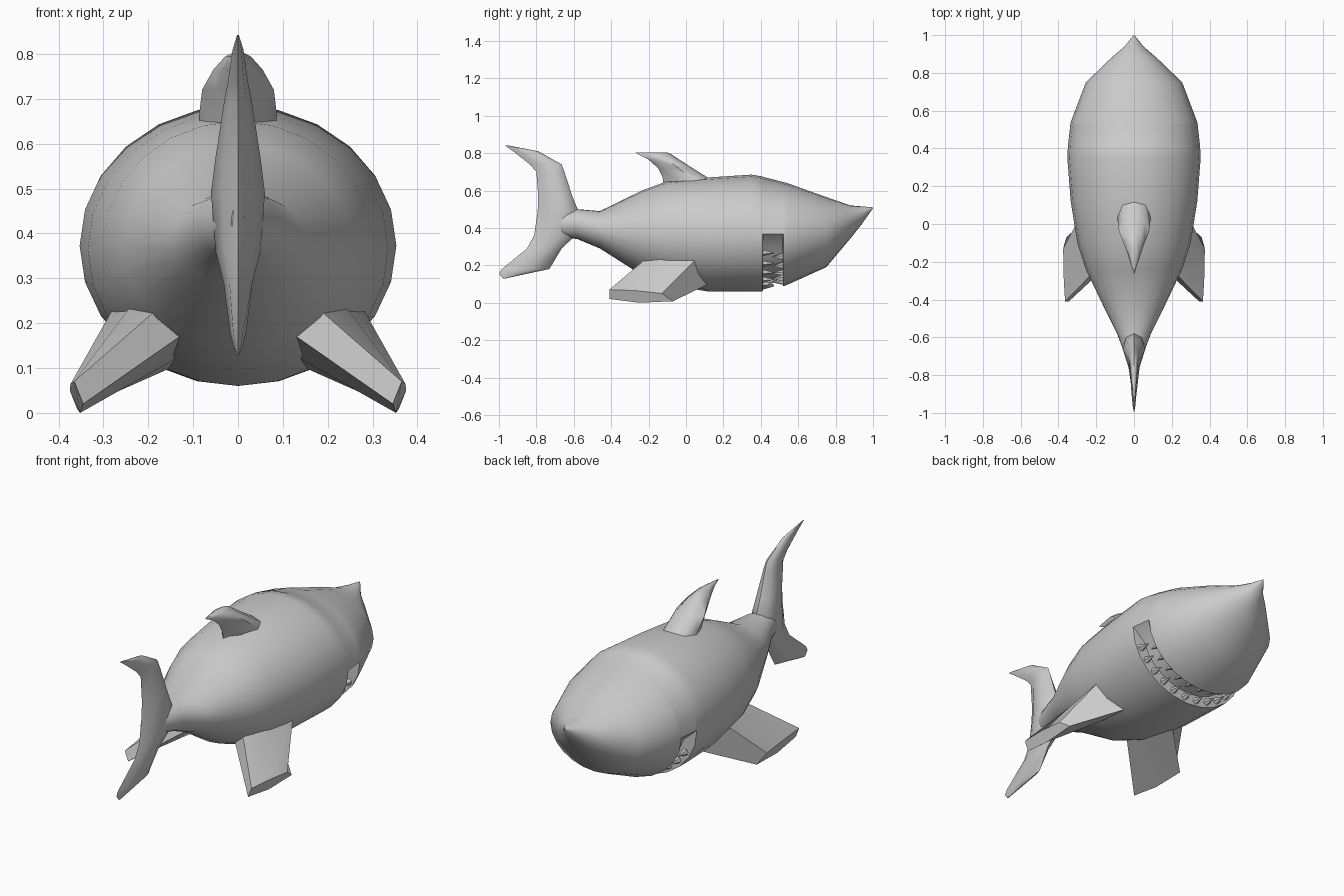
import bpy, bmesh, math
from mathutils import Vector, Matrix

if "Cube" in bpy.data.objects:
    bpy.data.objects.remove(bpy.data.objects["Cube"])


def finish(name, bm, angle=40):
    bmesh.ops.recalc_face_normals(bm, faces=bm.faces)
    me = bpy.data.meshes.new(name)
    bm.to_mesh(me)
    bm.free()
    ob = bpy.data.objects.new(name, me)
    bpy.context.collection.objects.link(ob)
    bpy.ops.object.select_all(action='DESELECT')
    ob.select_set(True)
    bpy.context.view_layer.objects.active = ob
    if angle:
        bpy.ops.object.shade_smooth_by_angle(angle=math.radians(angle))
    return ob


def loft(name, rings, angle=40):
    bm = bmesh.new()
    vs = [[bm.verts.new(p) for p in r] for r in rings]
    n = len(vs[0])
    for a, b in zip(vs, vs[1:]):
        for i in range(n):
            j = (i + 1) % n
            bm.faces.new((a[i], a[j], b[j], b[i]))
    bm.faces.new(vs[0])
    bm.faces.new(vs[-1])
    return finish(name, bm, angle)


# Body: stations of (y, top z, bottom z, half width, mouth inset)
stations = [
    (1.0, .51, .505, .003, 1), (.94, .515, .42, .05, 1), (.88, .52, .345, .12, 1),
    (.75, .565, .19, .255, 1), (.54, .64, .095, .335, 1), (.52, .645, .088, .338, 1),
    (.517, .646, .087, .338, .82), (.413, .673, .062, .35, .82),
    (.41, .675, .06, .35, 1), (.35, .685, .06, .353, 1), (.12, .67, .06, .335, 1),
    (-.10, .65, .095, .30, 1), (-.24, .598, .15, .255, 1), (-.46, .49, .29, .15, 1),
    (-.58, .50, .34, .09, 1), (-.70, .48, .36, .045, 1), (-.78, .46, .40, .015, 1)]
SIDES = 24
rings = []
for y, top, bot, hw, inset in stations:
    c, h = (top + bot) / 2, (top - bot) / 2
    ring = []
    for i in range(SIDES):
        a = 2 * math.pi * i / SIDES
        k = inset if math.sin(a) < -.1 else 1
        ring.append((k * hw * math.cos(a), y, c + k * h * math.sin(a)))
    rings.append(ring)
loft("body", rings)


# Upright fins: each level is (z, front y, back y, half width)
def upright_fin(name, levels, angle):
    shape = [(0, 0), (.12, .7), (.4, 1), (.75, .6), (1, 0),
             (.75, -.6), (.4, -1), (.12, -.7)]
    loft(name, [[(w * hw, f + t * (b - f), z) for t, w in shape]
                for z, f, b, hw in levels], angle)


upright_fin("dorsal_fin", [
    (.62, .20, -.12, .088), (.67, .115, -.125, .086), (.72, .035, -.15, .08),
    (.765, -.035, -.20, .055), (.795, -.08, -.26, .028), (.803, -.10, -.27, .012)], 60)
upright_fin("tail_fin", [
    (.842, -.955, -.97, .002), (.81, -.79, -.925, .012), (.74, -.665, -.835, .022),
    (.70, -.65, -.80, .03), (.57, -.608, -.79, .05), (.49, -.575, -.793, .06),
    (.36, -.59, -.812, .05), (.29, -.665, -.85, .032), (.18, -.73, -.985, .018),
    (.155, -.85, -1.0, .012), (.13, -.965, -.98, .003)], 50)

# Pectoral fins sweep out and back from the belly
root = [(.15, .12, .10), (.28, .05, .23), (.23, -.10, .25), (.17, -.21, .24),
        (.13, -.21, .17), (.14, -.05, .12)]
tip = [(.358, -.07, .008), (.375, -.13, .05), (.373, -.27, .065), (.365, -.41, .07),
       (.345, -.41, .02), (.352, -.25, 0)]
for side, label in ((1, "right"), (-1, "left")):
    loft("pectoral_fin_" + label,
         [[(side * x, y, z) for x, y, z in r] for r in (root, tip)], 45)

# Teeth: two rows of small cones lining the mouth
COUNT = 11
for row, y0, direction, rx, rz, zc in (("upper", .52, -1, .31, .255, .365),
                                       ("lower", .41, 1, .32, .28, .368)):
    bm = bmesh.new()
    for i in range(COUNT):
        a = math.radians(-18 - 144 * (i + (.25 if row == "upper" else -.25) + .5) / COUNT)
        turn = Matrix.Rotation(-direction * math.pi / 2, 4, 'X')
        pos = Matrix.Translation((rx * math.cos(a), y0 + direction * .028,
                                  zc + rz * math.sin(a)))
        bmesh.ops.create_cone(bm, cap_ends=True, segments=5, radius1=.02,
                              radius2=.001, depth=.065, matrix=pos @ turn)
    finish(row + "_teeth", bm, 0)
